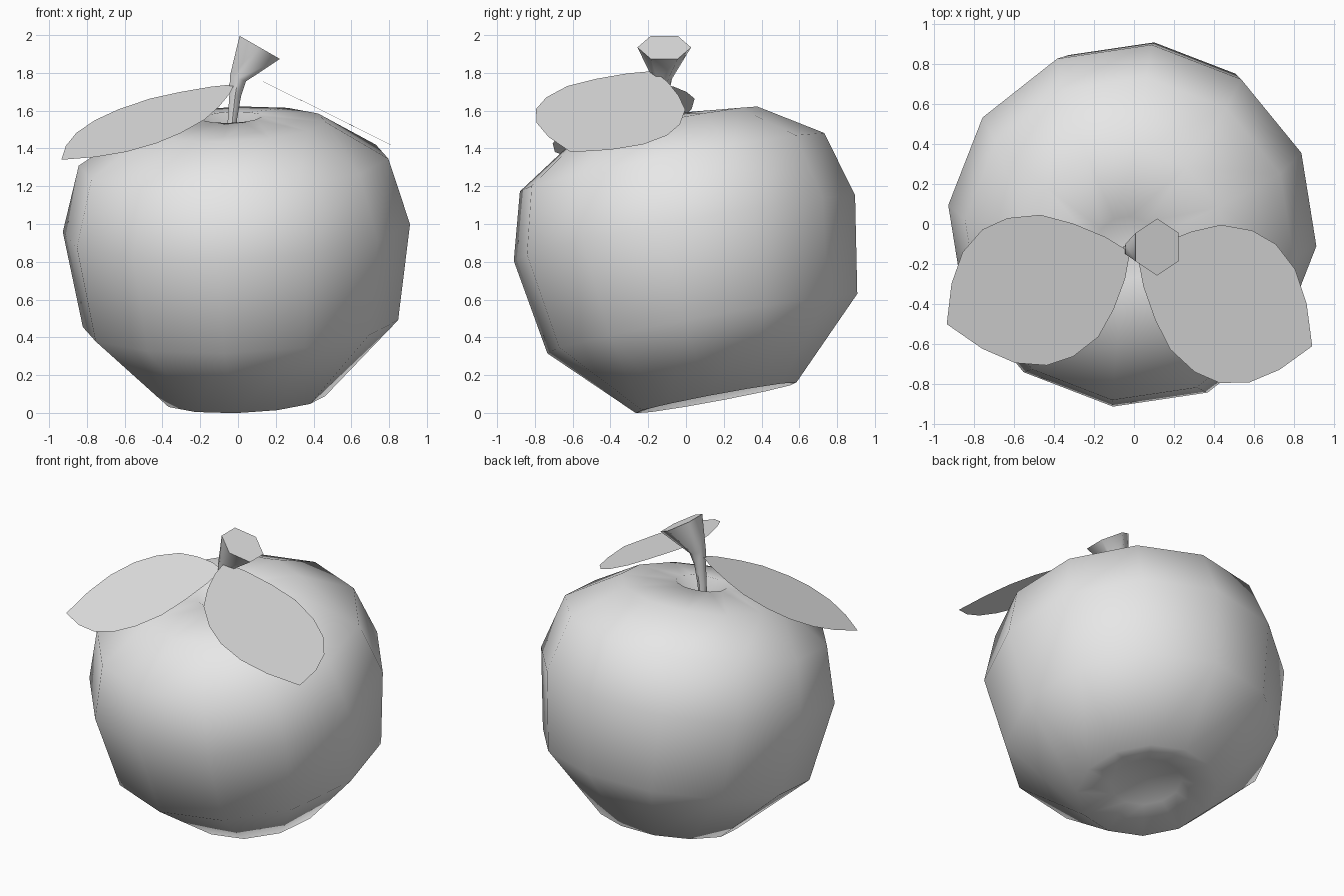
import bpy, bmesh, math
from mathutils import Vector

cube = bpy.data.objects.get("Cube")
if cube:
    bpy.data.objects.remove(cube)

# One plain grey for the whole model
grey = bpy.data.materials.new("plain grey")
grey.use_nodes = True
grey.diffuse_color = (0.8, 0.8, 0.8, 1)
grey.node_tree.nodes["Principled BSDF"].inputs["Base Color"].default_value = (0.8, 0.8, 0.8, 1)


def finish(name, bm, closed=True):
    if closed:
        bmesh.ops.recalc_face_normals(bm, faces=bm.faces[:])
    mesh = bpy.data.meshes.new(name)
    bm.to_mesh(mesh)
    bm.free()
    mesh.materials.append(grey)
    obj = bpy.data.objects.new(name, mesh)
    bpy.context.collection.objects.link(obj)
    return obj


def ring(bm, centre, axis, radius, sides, phase):
    """A circle of vertices around an axis, measured from the x direction."""
    axis = Vector(axis).normalized()
    v = axis.cross(Vector((1, 0, 0))).normalized()
    u = v.cross(axis)
    angles = [phase + math.tau * i / sides for i in range(sides)]
    return [bm.verts.new(Vector(centre) + radius * (u * math.cos(a) + v * math.sin(a)))
            for a in angles]


def bridge(bm, rings):
    for a, b in zip(rings, rings[1:]):
        for i in range(len(a)):
            j = (i + 1) % len(a)
            bm.faces.new((a[i], a[j], b[j], b[i])).smooth = True


def fan(bm, loop, point):
    tip = bm.verts.new(point)
    for i in range(len(loop)):
        bm.faces.new((loop[i], loop[(i + 1) % len(loop)], tip)).smooth = True


# Fruit body: twelve-sided lathe on a leaning axis, dimpled at both ends
base = Vector((0.03, 0.16, 0.08))
axis = Vector((-0.042, -0.184, 0.982)).normalized()
profile = [(0.22, 0.07), (0.435, 0), (0.84, 0.4), (0.925, 0.915),
           (0.825, 1.27), (0.5, 1.475), (0.16, 1.512)]
bm = bmesh.new()
rings = [ring(bm, base + axis * h, axis, r, 12, math.radians(-6)) for r, h in profile]
bridge(bm, rings)
fan(bm, rings[0], base + axis * 0.11)
fan(bm, rings[-1], base + axis * 1.38)
finish("fruit_body", bm)

# Stem: six-sided, bending and flaring to a flat cut end
stem = [((-0.035, -0.13, 1.42), (0, 0, 1), 0.026),
        ((-0.03, -0.13, 1.55), (0, 0, 1), 0.028),
        ((-0.015, -0.13, 1.68), (0.15, 0, 1), 0.036),
        ((0.0, -0.125, 1.77), (0.35, 0, 1), 0.052),
        ((0.115, -0.115, 1.935), (0.5, 0, 0.87), 0.142)]
bm = bmesh.new()
rings = [ring(bm, c, d, r, 6, math.pi / 2) for c, d, r in stem]
bridge(bm, rings)
bm.faces.new(rings[-1])
bm.faces.new(rings[0][::-1])
obj = finish("stem", bm)
# Keep the cut end crisp
for o in bpy.context.selected_objects:
    o.select_set(False)
obj.select_set(True)
bpy.context.view_layer.objects.active = obj
bpy.ops.object.shade_smooth_by_angle(angle=math.radians(60))

# Leaves: flat pointed ovals, given as length along and half width
leaf = [(0.08, 0.3), (0.2, 0.62), (0.33, 0.88), (0.49, 1),
        (0.63, 0.98), (0.77, 0.8), (0.89, 0.47)]


def add_leaf(name, root, tip, normal):
    root, tip = Vector(root), Vector(tip)
    along = tip - root
    side = Vector(normal).cross(along).normalized() * 0.388
    edge = [root + along * s + side * w for s, w in leaf]
    other = [root + along * s - side * w for s, w in leaf]
    bm = bmesh.new()
    face = bm.faces.new([bm.verts.new(p) for p in [root, *other, tip, *edge[::-1]]])
    face.normal_update()
    if face.normal.z < 0:
        face.normal_flip()
    finish(name, bm, closed=False)


add_leaf("left_leaf", (0.02, -0.17, 1.81), (0.89, -0.61, 1.38), (0.5, 0, 1))
add_leaf("right_leaf", (-0.02, -0.14, 1.74), (-0.935, -0.5, 1.34), (-0.31, -0.33, 1))
